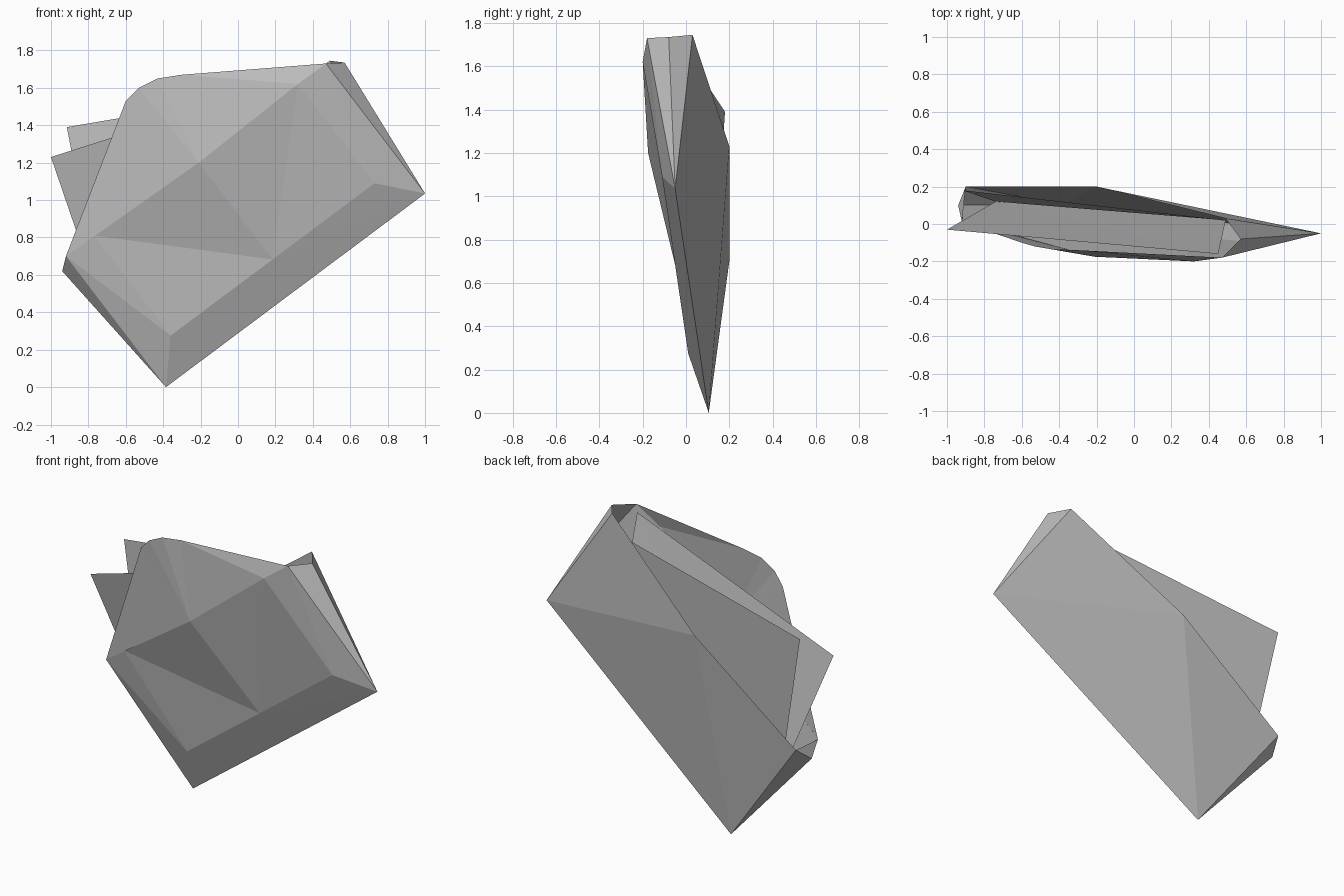
import bpy
import bmesh
from mathutils import Vector

if "Cube" in bpy.data.objects:
    bpy.data.objects.remove(bpy.data.objects["Cube"], do_unlink=True)

# Single flat colour
grey = bpy.data.materials.new("plain_grey")
grey.use_nodes = True
grey.diffuse_color = (0.52, 0.52, 0.52, 1)
grey.node_tree.nodes["Principled BSDF"].inputs["Base Color"].default_value = grey.diffuse_color

# Named corners of the folded pouch
corners = {
    "base": (-.385, .105, 0), "right": (1, -.05, 1.035),
    "top_front": (.47, -.18, 1.73), "top_side": (.57, -.08, 1.735),
    "top_back": (.49, .03, 1.745),
    "panel_low": (-.36, .01, .275), "panel_right": (.73, -.11, 1.09),
    "panel_left": (-.77, -.025, .81),
    "fold_mid": (-.21, -.175, 1.2), "fold_top": (.32, -.2, 1.62),
    "flap_left": (-.92, .01, .7),
    "left": (-.94, .1, .62), "left_back": (-.9, .2, .7),
    "back_mid": (-.2, .2, 1.23),
    "round_a": (-.6, -.1, 1.53), "round_b": (-.53, -.12, 1.6),
    "round_c": (-.43, -.135, 1.65), "round_d": (-.3, -.14, 1.67),
    "back_sheet_tip": (-.915, .18, 1.39), "back_sheet_top": (.49, .02, 1.63),
    "front_sheet_tip": (-1, -.03, 1.23), "front_sheet_top": (.45, -.16, 1.69),
    "valley_left": (-.74, .12, .47), "valley_right": (.49, .02, .85),
}
P = {name: Vector(co) for name, co in corners.items()}
P["panel_mid"] = P["panel_low"].lerp(P["panel_right"], .5)


def sheet(name, outward, faces):
    """Build a faceted sheet whose faces all look towards one direction."""
    bm = bmesh.new()
    verts = {}
    for face in faces:
        loop = face.split()
        for key in loop:
            if key not in verts:
                verts[key] = bm.verts.new(P[key])
        bm.faces.new([verts[key] for key in loop])
    bm.normal_update()
    for face in bm.faces:
        if face.normal.dot(Vector(outward)) < 0:
            face.normal_flip()
    mesh = bpy.data.meshes.new(name)
    bm.to_mesh(mesh)
    bm.free()
    mesh.materials.append(grey)
    obj = bpy.data.objects.new(name, mesh)
    bpy.context.collection.objects.link(obj)


FRONT, BACK = (0, -1, 0), (0, 1, 0)

# Large front face, creased towards the middle of its lower edge
sheet("front_panel", FRONT, [
    "panel_left panel_mid panel_low",
    "panel_left fold_mid panel_mid",
    "fold_mid fold_top panel_mid",
    "fold_top panel_right panel_mid",
])

# Rounded flap leaning back above the fold
rounds = ["flap_left", "round_a", "round_b", "round_c", "round_d"]
sheet("front_flap", FRONT, [
    "flap_left panel_left fold_mid",
    *[f"fold_mid {a} {b}" for a, b in zip(rounds, rounds[1:])],
    "fold_mid round_d fold_top",
    "fold_top round_d top_front",
])

# Bevelled borders round the front panel
sheet("lower_border", FRONT, [
    "panel_low panel_mid base",
    "panel_mid right base",
    "panel_mid panel_right right",
])
sheet("left_border", FRONT, [
    "flap_left panel_left panel_low",
    "flap_left panel_low base",
    "flap_left base left",
])
sheet("right_border", FRONT, [
    "top_front fold_top panel_right",
    "top_front panel_right right",
    "top_front right top_side",
])

# Narrow ends; the pouch stays open along the top
sheet("right_end", (1, 0, 0), ["top_side right top_back"])
sheet("left_end", (-1, 0, 0), ["flap_left left left_back"])

# Back face
sheet("back_panel", BACK, [
    "top_back right back_mid",
    "back_mid right base",
    "back_mid base left_back",
    "left_back base left",
])

# Two inner sheets meeting in a valley at the bottom of the pouch
sheet("inner_back_sheet", BACK, [
    "back_sheet_tip back_sheet_top valley_left",
    "back_sheet_top valley_right valley_left",
])
sheet("inner_front_sheet", BACK, [
    "front_sheet_tip front_sheet_top valley_left",
    "front_sheet_top valley_right valley_left",
])
